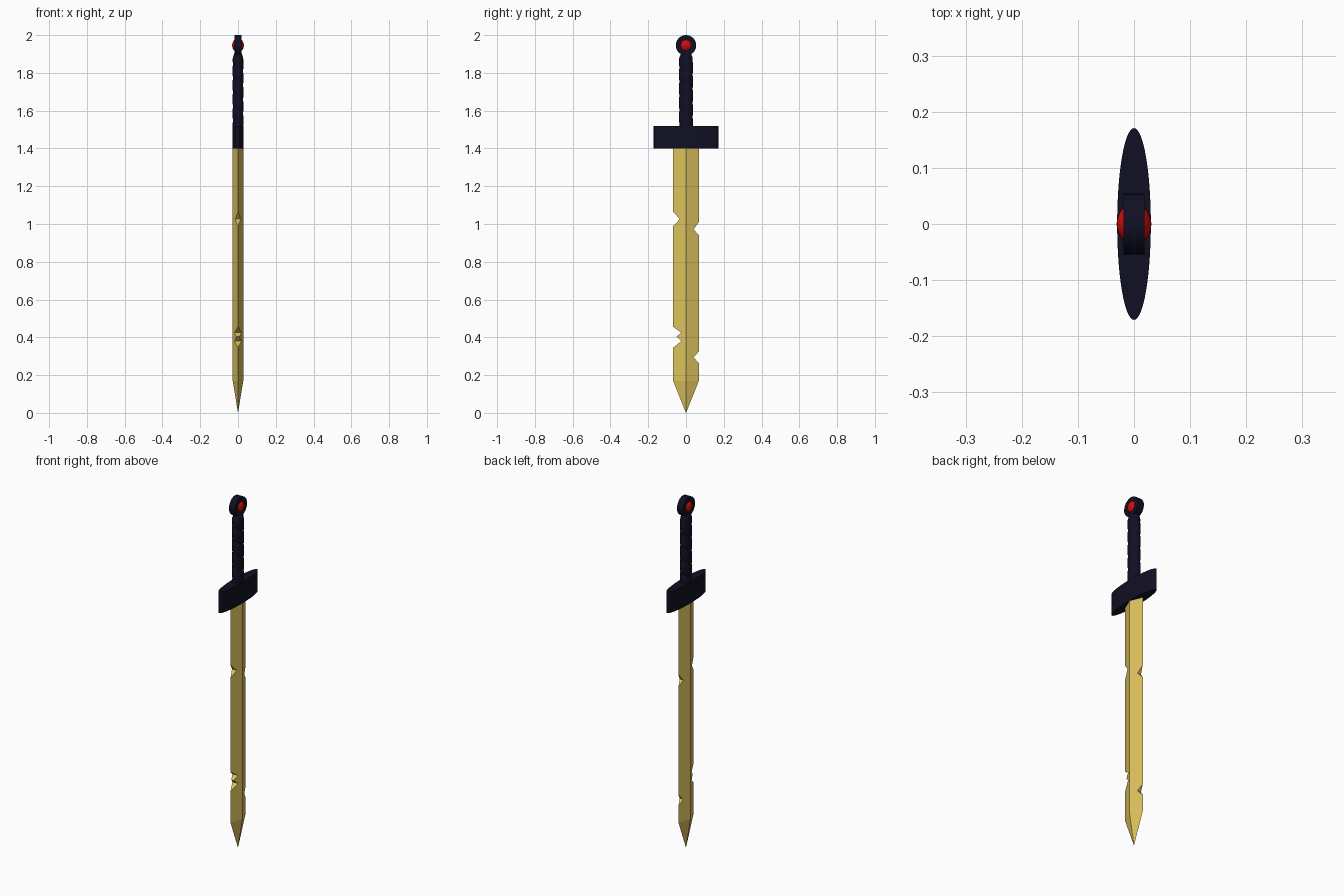
import bpy, bmesh, math

if "Cube" in bpy.data.objects:
    bpy.data.objects.remove(bpy.data.objects["Cube"])


def material(name, rgb):
    m = bpy.data.materials.new(name)
    m.diffuse_color = (*rgb, 1)
    m.use_nodes = True
    m.node_tree.nodes["Principled BSDF"].inputs["Base Color"].default_value = m.diffuse_color
    return m


GOLD = material("aged_gold", (0.72, 0.54, 0.11))
NAVY = material("dark_navy", (0.005, 0.005, 0.017))
RED = material("ruby_red", (0.65, 0.004, 0.004))


def finish(bm, name, mat, smooth=True):
    bmesh.ops.remove_doubles(bm, verts=bm.verts, dist=1e-5)
    bmesh.ops.recalc_face_normals(bm, faces=bm.faces)
    mesh = bpy.data.meshes.new(name)
    bm.to_mesh(mesh)
    bm.free()
    ob = bpy.data.objects.new(name, mesh)
    bpy.context.collection.objects.link(ob)
    mesh.materials.append(mat)
    if smooth:
        bpy.ops.object.select_all(action='DESELECT')
        ob.select_set(True)
        bpy.context.view_layer.objects.active = ob
        bpy.ops.object.shade_smooth_by_angle(angle=math.radians(35))
    return ob


def loft(bm, rings):
    """Skin a list of closed rings and cap both ends."""
    rows = [[bm.verts.new(p) for p in r] for r in rings]
    n = len(rows[0])
    for a, b in zip(rows, rows[1:]):
        for i in range(n):
            bm.faces.new((a[i], a[(i + 1) % n], b[(i + 1) % n], b[i]))
    bm.faces.new(rows[0])
    bm.faces.new(rows[-1])


# Blade: diamond section with V notches cut right through the edges
W, T, SHOULDER, TOP = 0.068, 0.028, 0.17, 1.42
left = [(W, TOP), (W, 1.065), (0.033, 1.026), (W, 0.988), (W, 0.456),
        (0.025, 0.425), (0.05, 0.404), (0.025, 0.38), (W, 0.345), (W, SHOULDER)]
right = [(W, TOP), (W, 1.01), (0.04, 0.972), (W, 0.94), (W, 0.325),
         (0.04, 0.294), (W, 0.263), (W, SHOULDER)]
bm = bmesh.new()


def face(points):
    bm.faces.new([bm.verts.new(p) for p in points])


for side, outline in ((-1, left), (1, right)):
    def at(p, sx):
        return (sx * T * (1 - p[0] / W), side * p[0], p[1])
    for sx in (-1, 1):
        face([at(p, sx) for p in outline] + [(sx * T, 0, SHOULDER), (sx * T, 0, TOP)])
        # tapered point
        face([(sx * T, 0, SHOULDER), (0, side * W, SHOULDER), (0, 0, 0)])
    # notch walls
    for a, b in zip(outline, outline[1:]):
        if a[0] < W or b[0] < W:
            pts = [at(a, 1), at(b, 1), at(b, -1), at(a, -1)]
            face([p for i, p in enumerate(pts) if p not in pts[:i]])
face([(T, 0, TOP), (0, W, TOP), (-T, 0, TOP), (0, -W, TOP)])
finish(bm, "blade", GOLD, smooth=False)


def ellipse(rx, ry, z, n=64):
    return [(rx * math.cos(2 * math.pi * i / n), ry * math.sin(2 * math.pi * i / n), z)
            for i in range(n)]


# Crossguard: tall elliptical drum
bm = bmesh.new()
loft(bm, [ellipse(0.03, 0.171, z) for z in (1.4, 1.52)])
finish(bm, "crossguard", NAVY)

# Grip: oval handle with a shallow spiral wrap and a rounded top
bm = bmesh.new()
rings, N, STEPS = [], 32, 76
for k in range(STEPS + 1):
    z = 1.51 + 0.36 * k / STEPS
    ring = []
    for i in range(N):
        a = 2 * math.pi * i / N
        f = 1 - 0.09 * (0.5 + 0.5 * math.cos(2 * math.pi * (z - 1.51) / 0.075 + a)) ** 4
        ring.append((0.029 * f * math.cos(a), 0.038 * f * math.sin(a), z))
    rings.append(ring)
for z, s in ((1.885, 0.9), (1.9, 0.72), (1.915, 0.55)):
    rings.append(ellipse(0.029 * s, 0.038 * s, z, N))
loft(bm, rings)
finish(bm, "grip", NAVY)

# Pommel: disc facing sideways
bm = bmesh.new()
loft(bm, [[(x, r * math.cos(2 * math.pi * i / 48), 1.946 + r * math.sin(2 * math.pi * i / 48))
           for i in range(48)] for x, r in ((-0.019, 0.054), (0.019, 0.054))])
finish(bm, "pommel", NAVY)

# Gem: bulges out of both pommel faces
bm = bmesh.new()
bmesh.ops.create_uvsphere(bm, u_segments=32, v_segments=16, radius=1)
for v in bm.verts:
    v.co = (0.031 * v.co.x, 0.036 * v.co.y, 1.946 + 0.036 * v.co.z)
finish(bm, "pommel_gem", RED)
